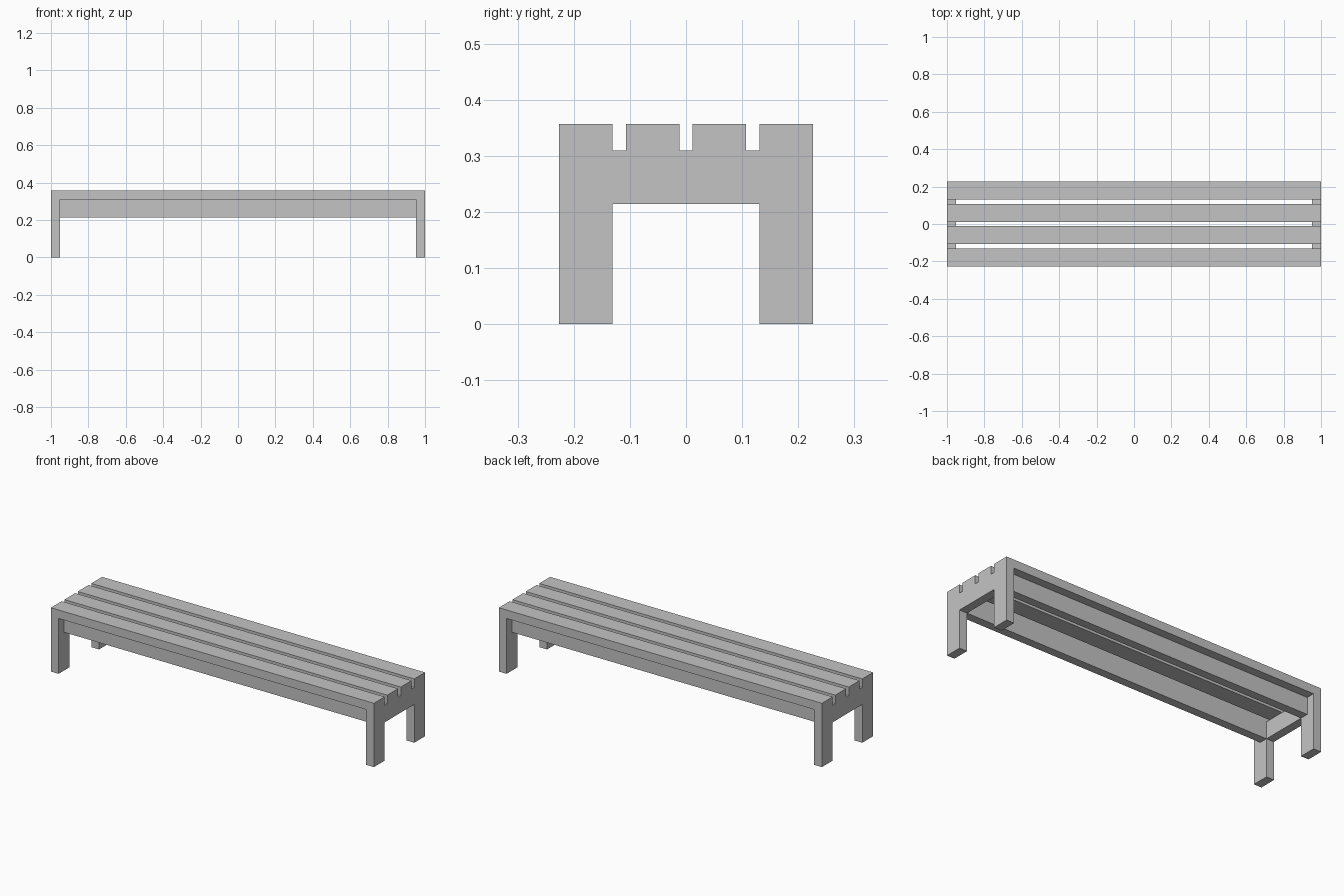
import bpy
import bmesh
from mathutils import Matrix

cube = bpy.data.objects.get("Cube")
if cube:
    bpy.data.objects.remove(cube, do_unlink=True)

U = 2 / 84             # board module: boards are 4 wide and 2 thick
LENGTH, WIDTH, HEIGHT = 84, 19, 15
BOARD, THICK, GAP = 4, 2, 1
SEAT_BASE = HEIGHT - THICK

grey = bpy.data.materials.new("plain_grey")
grey.use_nodes = True
colour = (0.55, 0.55, 0.55, 1)
grey.diffuse_color = colour
grey.node_tree.nodes["Principled BSDF"].inputs["Base Color"].default_value = colour


def board(name, size, centre):
    """Add a box; size and centre are given in modules."""
    bm = bmesh.new()
    bmesh.ops.create_cube(bm, size=1)
    bm.transform(Matrix.Diagonal((*[s * U for s in size], 1)))
    mesh = bpy.data.meshes.new(name)
    bm.to_mesh(mesh)
    bm.free()
    mesh.materials.append(grey)
    obj = bpy.data.objects.new(name, mesh)
    obj.location = [c * U for c in centre]
    bpy.context.collection.objects.link(obj)


# Seat slats
for i in range(4):
    y = (i - 1.5) * (BOARD + GAP)
    board(f"seat_slat_{i + 1}", (LENGTH, BOARD, THICK), (0, y, HEIGHT - THICK / 2))

leg_x = (LENGTH - THICK) / 2
leg_y = (WIDTH - BOARD) / 2
inner_y = WIDTH / 2 - BOARD          # inside face of the legs
apron_z = SEAT_BASE - BOARD / 2

# Legs and end aprons
for side, sx in (("right", -1), ("left", 1)):
    for end, sy in (("front", -1), ("back", 1)):
        board(f"{end}_{side}_leg", (THICK, BOARD, SEAT_BASE),
              (sx * leg_x, sy * leg_y, SEAT_BASE / 2))
    board(f"{side}_end_apron", (THICK, 2 * inner_y, BOARD), (sx * leg_x, 0, apron_z))

# Long rails, set flush with the inside of the legs
for end, sy in (("front", -1), ("back", 1)):
    board(f"{end}_rail", (LENGTH - 2 * THICK, THICK, BOARD),
          (0, sy * (inner_y + THICK / 2), apron_z))
